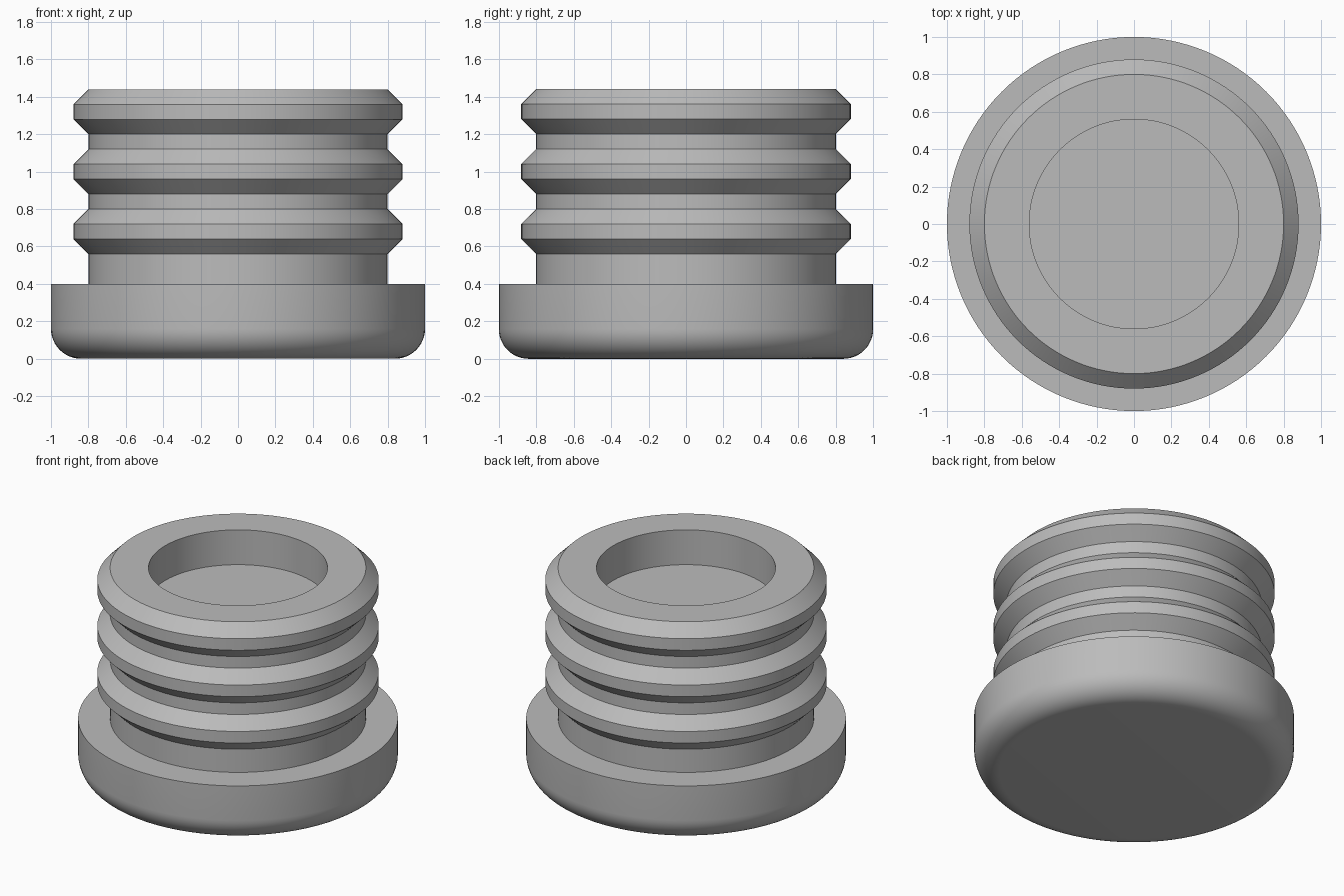
import bpy
import bmesh
import math

cube = bpy.data.objects.get("Cube")
if cube:
    bpy.data.objects.remove(cube, do_unlink=True)

SEGMENTS = 128
STEP = 0.08            # base unit of the rib pattern
HEAD_R, CORE_R, HOLE_R = 1.0, 0.8, 0.56
HEAD_TOP, TOP, HOLE_FLOOR = 0.4, 1.44, 1.2
FILLET = 0.16

# Grey plastic
grey = bpy.data.materials.new("grey plastic")
grey.use_nodes = True
colour = (0.5, 0.5, 0.5, 1.0)
grey.diffuse_color = colour
grey.node_tree.nodes["Principled BSDF"].inputs["Base Color"].default_value = colour

# Rounded head: quarter-circle fillet up to a sharp rim
profile = []
for i in range(13):
    a = math.pi / 2 * i / 12
    profile.append((HEAD_R - FILLET + FILLET * math.sin(a),
                    FILLET - FILLET * math.cos(a)))
profile += [(HEAD_R, HEAD_TOP), (CORE_R, HEAD_TOP)]

# Three bevelled ribs around the core
for rib in range(3):
    z = HEAD_TOP + STEP * (2 + 4 * rib)
    for i, r in enumerate((CORE_R, CORE_R + STEP, CORE_R + STEP, CORE_R)):
        profile.append((r, z + STEP * i))

# Blind hole in the top
profile += [(HOLE_R, TOP), (HOLE_R, HOLE_FLOOR)]

# Revolve the profile, then cap the base and the hole floor
bm = bmesh.new()
verts = [bm.verts.new((r, 0, z)) for r, z in profile]
edges = [bm.edges.new(pair) for pair in zip(verts, verts[1:])]
bmesh.ops.spin(bm, geom=verts + edges, cent=(0, 0, 0), axis=(0, 0, 1),
               angle=2 * math.pi, steps=SEGMENTS, use_duplicate=False)
bmesh.ops.remove_doubles(bm, verts=bm.verts[:], dist=0.0005)
bmesh.ops.holes_fill(bm, edges=[e for e in bm.edges if e.is_boundary], sides=0)
bmesh.ops.recalc_face_normals(bm, faces=bm.faces[:])

mesh = bpy.data.meshes.new("ribbed_plug")
bm.to_mesh(mesh)
bm.free()
mesh.materials.append(grey)
plug = bpy.data.objects.new("ribbed_plug", mesh)
bpy.context.collection.objects.link(plug)

# Smooth round surfaces, sharp rims
bpy.ops.object.select_all(action="DESELECT")
plug.select_set(True)
bpy.context.view_layer.objects.active = plug
bpy.ops.object.shade_smooth_by_angle(angle=math.radians(30))
